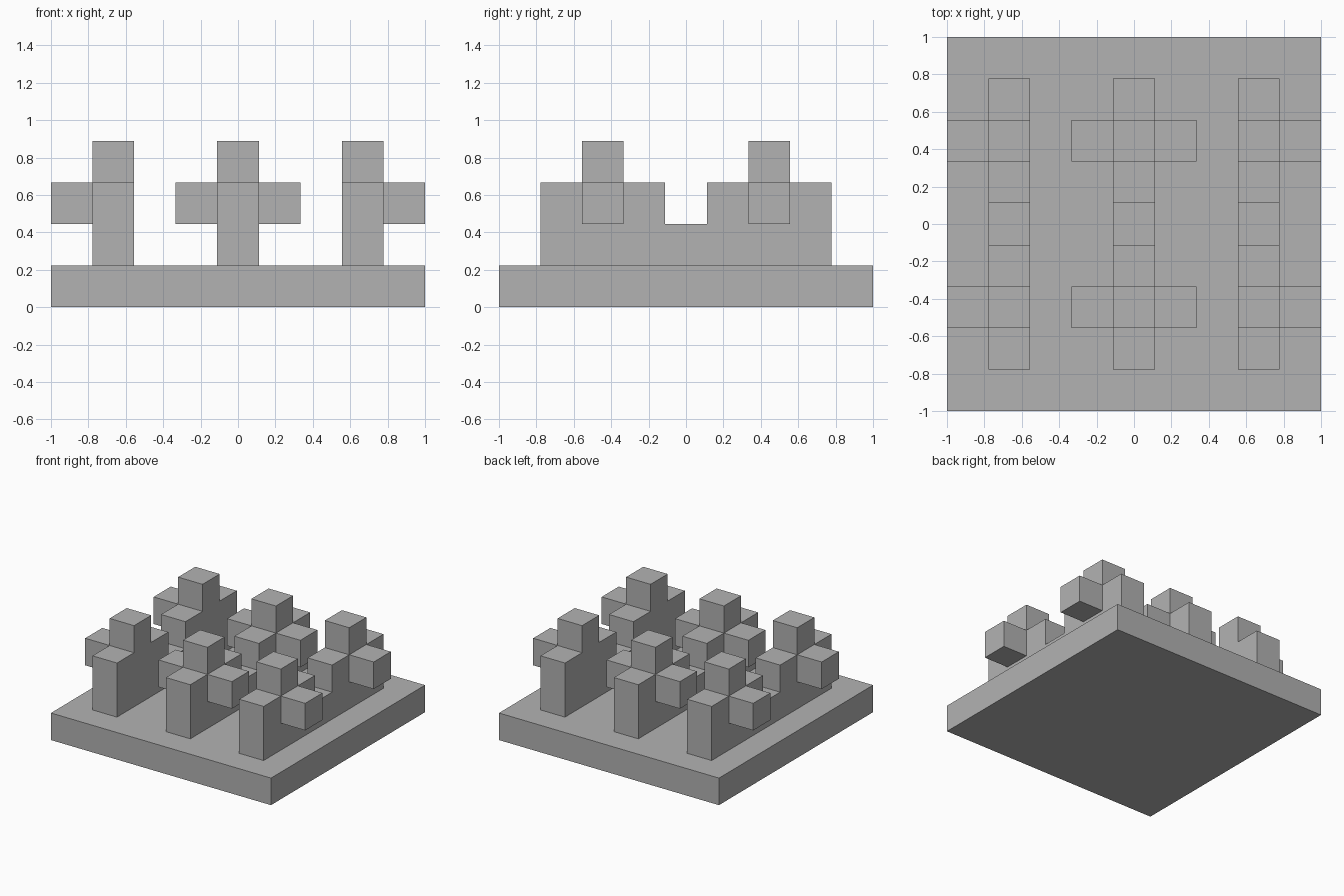
import bpy
import bmesh
from mathutils import Vector

if "Cube" in bpy.data.objects:
    bpy.data.objects.remove(bpy.data.objects["Cube"], do_unlink=True)

U = 2 / 9  # one building block

grey = bpy.data.materials.new("light_grey")
colour = (0.448, 0.448, 0.448, 1)
grey.diffuse_color = colour
grey.use_nodes = True
grey.node_tree.nodes["Principled BSDF"].inputs["Base Color"].default_value = colour


def prism(name, profile, x0, x1):
    """Extrude a side profile of (y, z) points, in blocks, from x0 to x1."""
    bm = bmesh.new()
    face = bm.faces.new([bm.verts.new((x0 * U, y * U, z * U)) for y, z in profile])
    grown = bmesh.ops.extrude_face_region(bm, geom=[face])["geom"]
    verts = [g for g in grown if isinstance(g, bmesh.types.BMVert)]
    bmesh.ops.translate(bm, verts=verts, vec=Vector(((x1 - x0) * U, 0, 0)))
    bmesh.ops.recalc_face_normals(bm, faces=bm.faces)
    mesh = bpy.data.meshes.new(name)
    bm.to_mesh(mesh)
    bm.free()
    mesh.materials.append(grey)
    obj = bpy.data.objects.new(name, mesh)
    bpy.context.collection.objects.link(obj)
    return obj


def box(name, x0, x1, y0, y1, z0, z1):
    return prism(name, [(y0, z0), (y1, z0), (y1, z1), (y0, z1)], x0, x1)


# Square base slab
box("base", -4.5, 4.5, -4.5, 4.5, 0, 1)

# Wall outline: low notch in the middle, raised post on each half
half = [(3.5, 1), (3.5, 3), (2.5, 3), (2.5, 4), (1.5, 4), (1.5, 3), (0.5, 3), (0.5, 2)]
outline = half + [(-y, z) for y, z in reversed(half)]

# Three walls; outer ones carry arms on the outside, the middle one on both sides
for side, x, arms in (("right", -3, [-1]), ("middle", 0, [-1, 1]), ("left", 3, [1])):
    prism(f"{side}_wall", outline, x - 0.5, x + 0.5)
    for direction in arms:
        for end, y in (("front", -2), ("back", 2)):
            centre = x + direction
            box(f"{side}_wall_{end}_arm", centre - 0.5, centre + 0.5,
                y - 0.5, y + 0.5, 2, 3)
